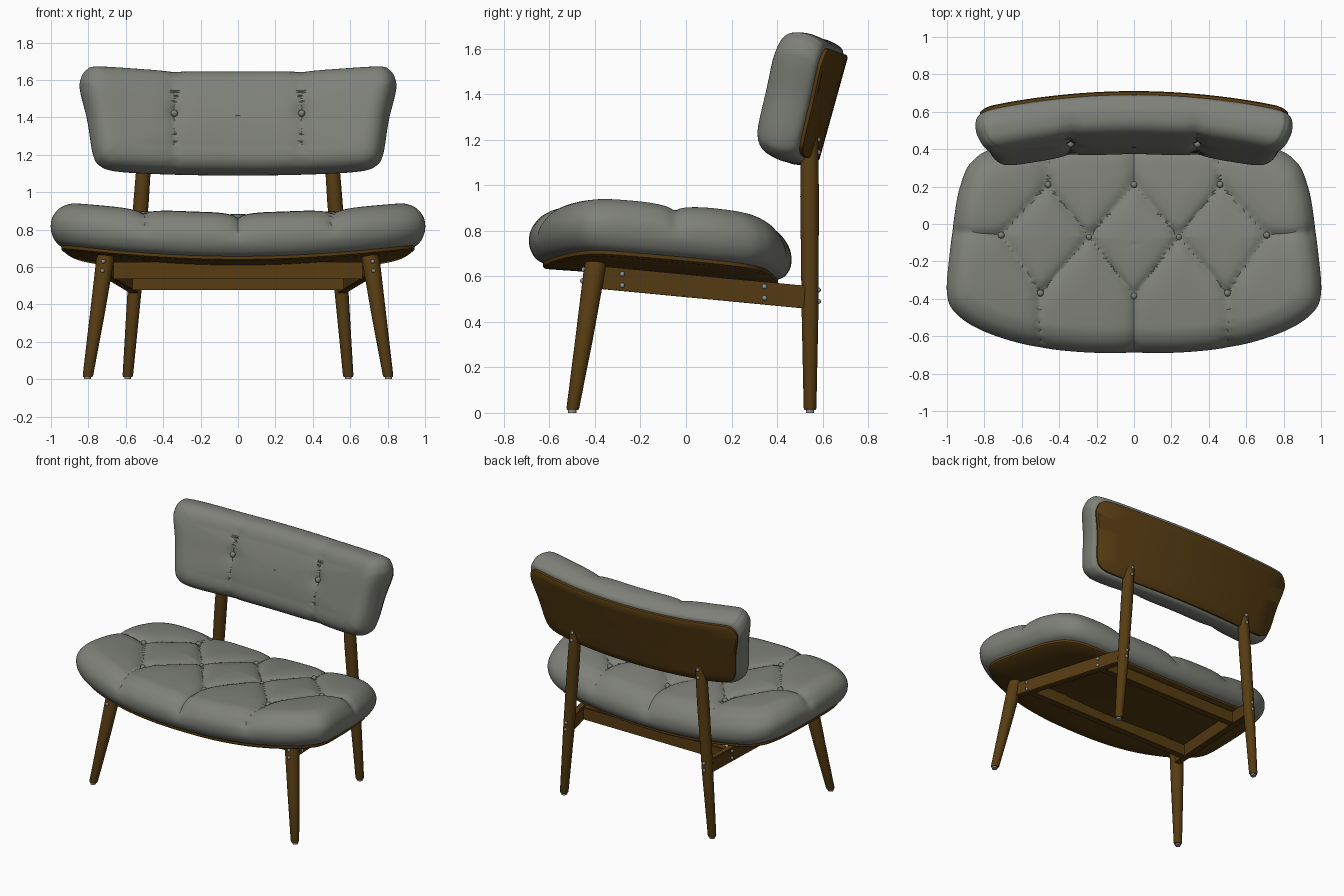
import bpy, bmesh, math
from mathutils import Vector

if "Cube" in bpy.data.objects:
    bpy.data.objects.remove(bpy.data.objects["Cube"])


def material(name, rgb):
    m = bpy.data.materials.new(name)
    m.diffuse_color = (*rgb, 1)
    m.use_nodes = True
    m.node_tree.nodes["Principled BSDF"].inputs["Base Color"].default_value = m.diffuse_color
    return m


FABRIC = material("grey fabric", (0.21, 0.22, 0.19))
WOOD = material("brown wood", (0.095, 0.045, 0.006))
METAL = material("steel", (0.25, 0.28, 0.31))


def finish(name, bm, mat, angle=40):
    bmesh.ops.recalc_face_normals(bm, faces=bm.faces)
    me = bpy.data.meshes.new(name)
    bm.to_mesh(me)
    bm.free()
    me.materials.append(mat)
    me.shade_smooth()
    me.set_sharp_from_angle(angle=math.radians(angle))
    ob = bpy.data.objects.new(name, me)
    bpy.context.collection.objects.link(ob)
    return ob


def spline(pts, closed, sub):
    """Catmull-Rom curve through 2D points."""
    n, out = len(pts), []
    get = (lambda i: Vector(pts[i % n])) if closed else (lambda i: Vector(pts[max(0, min(n - 1, i))]))
    for i in range(n if closed else n - 1):
        a, b, c, d = (get(i + k) for k in (-1, 0, 1, 2))
        for k in range(sub):
            t = k / sub
            out.append(0.5 * (2 * b + (c - a) * t + (2 * a - 5 * b + 4 * c - d) * t * t
                              + (3 * b - a - 3 * c + d) * t ** 3))
    return out if closed else out + [Vector(pts[-1])]


def outline(half):
    return spline(half + [(-x, y) for x, y in half[-2:0:-1]], True, 10)


def seg_dist(p, a, b):
    ab = b - a
    t = max(0, min(1, (p - a).dot(ab) / ab.length_squared))
    return (p - a - ab * t).length


def pad(name, loop, centre, core, profile, dome, place, mat, creases=(), buttons=(), depth=0.022, sub=4):
    """Closed pad: rings from the top centre, over the rim profile, to the bottom centre."""
    c = Vector(centre)
    prof = spline(profile, False, sub) if sub > 1 else [Vector(p) for p in profile]
    top = prof[0].y
    rings = []
    for i in range(1, 40):
        t = i / 40
        rings.append((core[0] * t, core[1] * t, 0, top + dome * (1 - t * t)))
    for f, h in prof:
        rings.append((core[0] + (1 - core[0]) * f, core[1] + (1 - core[1]) * f, f, h))
    kx, ky, _, h0 = rings[-1]
    for t in (0.8, 0.6, 0.4, 0.2):
        rings.append((kx * t, ky * t, -1, h0))
    segs = [(Vector(a), Vector(b)) for a, b in creases]
    bm = bmesh.new()
    rows = []
    for kx, ky, f, h in rings:
        row = []
        for p in loop:
            q = Vector((c.x + (p.x - c.x) * kx, c.y + (p.y - c.y) * ky))
            hh = h
            if segs and f >= 0 and h > 0.3 * top:
                d = min(seg_dist(q, a, b) for a, b in segs)
                w = min(1, (h / top - 0.3) / 0.4)
                g = w * (depth * math.exp(-d / 0.02) + 0.01 * math.exp(-(d / 0.09) ** 2))
                for b in buttons:
                    g += 0.012 * math.exp(-((q - Vector(b)).length / 0.045) ** 2)
                hh -= g * h / top
                q -= (q - c).normalized() * g * 0.7 * max(f, 0)
            row.append(bm.verts.new(place(q.x, q.y, hh)))
        rows.append(row)
    n = len(loop)
    for r, s in zip(rows, rows[1:]):
        for i in range(n):
            j = (i + 1) % n
            bm.faces.new((r[i], r[j], s[j], s[i]))
    for r, h in ((rows[0], top + dome), (rows[-1], h0)):
        v = bm.verts.new(place(c.x, c.y, h if not segs or r is rows[-1] else h - 0.004))
        for i in range(n):
            bm.faces.new((r[i], r[(i + 1) % n], v))
    return finish(name, bm, mat)


def post(name, stations, mat):
    """Round tapered post through (x, y, z, radius) stations."""
    bm = bmesh.new()
    n = 24
    rows = [[bm.verts.new((x + r * math.cos(2 * math.pi * i / n), y + r * math.sin(2 * math.pi * i / n), z))
             for i in range(n)] for x, y, z, r in stations]
    for r, s in zip(rows, rows[1:]):
        for i in range(n):
            bm.faces.new((r[i], r[(i + 1) % n], s[(i + 1) % n], s[i]))
    bm.faces.new(rows[0])
    bm.faces.new(rows[-1])
    return finish(name, bm, mat)


def beam(name, a, b, thick, height):
    a, b = Vector(a), Vector(b)
    side = (b - a).cross(Vector((0, 0, 1))).normalized() * thick / 2
    up = Vector((0, 0, height / 2))
    bm = bmesh.new()
    e = [[bm.verts.new(p + side * i + up * j) for i, j in ((-1, -1), (1, -1), (1, 1), (-1, 1))] for p in (a, b)]
    for i in range(4):
        j = (i + 1) % 4
        bm.faces.new((e[0][i], e[0][j], e[1][j], e[1][i]))
    bm.faces.new(e[0])
    bm.faces.new(e[1])
    bmesh.ops.bevel(bm, geom=bm.edges[:], offset=0.005, segments=2, affect='EDGES')
    return finish(name, bm, WOOD)


def knob(name, pos, r, mat):
    bm = bmesh.new()
    bmesh.ops.create_uvsphere(bm, u_segments=14, v_segments=8, radius=r)
    bmesh.ops.translate(bm, verts=bm.verts, vec=Vector(pos))
    return finish(name, bm, mat)


# Seat: bowed up at the sides, sloping down to the back
def seat_place(x, y, h):
    return Vector((x, y, 0.637 + 0.085 * x * x - 0.07 * (y + 0.4) + h))


seat_loop = outline([(0, -.69), (.28, -.685), (.55, -.652), (.8, -.575), (.95, -.48), (1.0, -.37), (.985, -.15),
                     (.96, .05), (.93, .2), (.87, .33), (.73, .41), (.4, .45), (0, .465)])
seat_buttons, seat_creases = [], []
for s in (-1, 1):
    A, B, C, D = (s * .46, .21), (s * .71, -.06), (s * .24, -.07), (s * .5, -.37)
    E, F = (0, .21), (0, -.385)
    seat_creases += [(A, B), (A, C), (C, D), (D, B), (E, C), (C, F), (A, (s * .45, .6)),
                     (B, (s * 1.1, -.03)), (D, (s * .52, -.8))]
    seat_buttons += [A, B, C, D]
seat_buttons += [E, F]
seat_creases += [(E, (0, .6)), (F, (0, -.8))]
seat_core = (.85, .72)
pad("seat_cushion", seat_loop, (0, -.11), seat_core,
    [(0, .245), (.3, .238), (.6, .215), (.8, .185), (.95, .145), (1, .105), (.96, .06), (.8, .02), (.55, 0)],
    .02, seat_place, FABRIC, seat_creases, seat_buttons)
pad("seat_plate", seat_loop, (0, -.11), seat_core, [(.4, .004), (.62, .004), (.62, -.012), (.55, -.02)],
    0, seat_place, WOOD, sub=1)
for x, y in seat_buttons:
    knob("seat_button", seat_place(x, y, .215), .018, FABRIC)

# Backrest: tilted, with both ends bowed forward
TILT = math.radians(15.5)


def back_place(x, w, d):
    slope = 0.3 * x
    q = d + 0.15 * x * x
    return Vector((x - d * slope + 0.1 * slope, 0.63 + w * math.sin(TILT) - q * math.cos(TILT),
                   1.345 + w * math.cos(TILT) + q * math.sin(TILT)))


back_loop = outline([(0, -.285), (.4, -.285), (.64, -.28), (.73, -.255), (.77, -.19), (.80, 0), (.835, .15),
                     (.838, .21), (.81, .265), (.74, .285), (.4, .28), (0, .28)])
back_buttons = [(-.35, .02), (.35, .02)]
back_core = (.84, .55)
pad("backrest_cushion", back_loop, (0, 0), back_core,
    [(0, .215), (.35, .21), (.65, .195), (.87, .165), (.98, .12), (1, .08), (.92, .035), (.8, .01), (.6, 0)],
    .012, back_place, FABRIC, [((x, -.4), (x, .4)) for x in (-.35, .35)], back_buttons, .014)
pad("backrest_plate", back_loop, (0, 0), back_core, [(.5, .004), (.68, .004), (.68, -.012), (.6, -.02)],
    0, back_place, WOOD, sub=1)
for x, w in back_buttons:
    knob("backrest_button", back_place(x, w, .198), .019, FABRIC)

# Legs, feet, side rails and screws, one set per side
for s in (-1, 1):
    post("front_leg", [(s * .803, -.498, .012, .024), (s * .802, -.497, .022, .028), (s * .755, -.447, .33, .039),
                       (s * .71, -.40, .64, .048), (s * .708, -.398, .665, .042)], WOOD)
    post("front_foot", [(s * .805, -.5, 0, .018), (s * .805, -.5, .014, .018)], METAL)
    post("back_leg", [(s * .59, .545, .012, .024), (s * .589, .545, .022, .028), (s * .555, .545, .45, .037),
                      (s * .518, .543, .95, .041), (s * .5, .543, 1.2, .038), (s * .497, .545, 1.24, .032),
                      (s * .496, .548, 1.255, .018)], WOOD)
    post("back_foot", [(s * .59, .545, 0, .018), (s * .59, .545, .014, .018)], METAL)
    beam("side_rail", (s * .70, -.38, .595), (s * .555, .53, .508), .045, .1)
    screws = [(s * .72, -.449, .63), (s * .725, -.455, .58), (s * .706, -.28, .61), (s * .706, -.28, .56),
              (s * .608, .345, .555), (s * .608, .345, .505), (s * .549, .582, .54), (s * .553, .582, .49),
              (s * .5, .581, 1.2), (s * .504, .582, 1.145)]
    for p in screws:
        knob("screw", p, .011, METAL)

# Cross rails
beam("front_cross_rail", (-.675, -.28, .582), (.675, -.28, .582), .045, .09)
beam("rear_cross_rail", (-.575, .345, .522), (.575, .345, .522), .045, .09)
